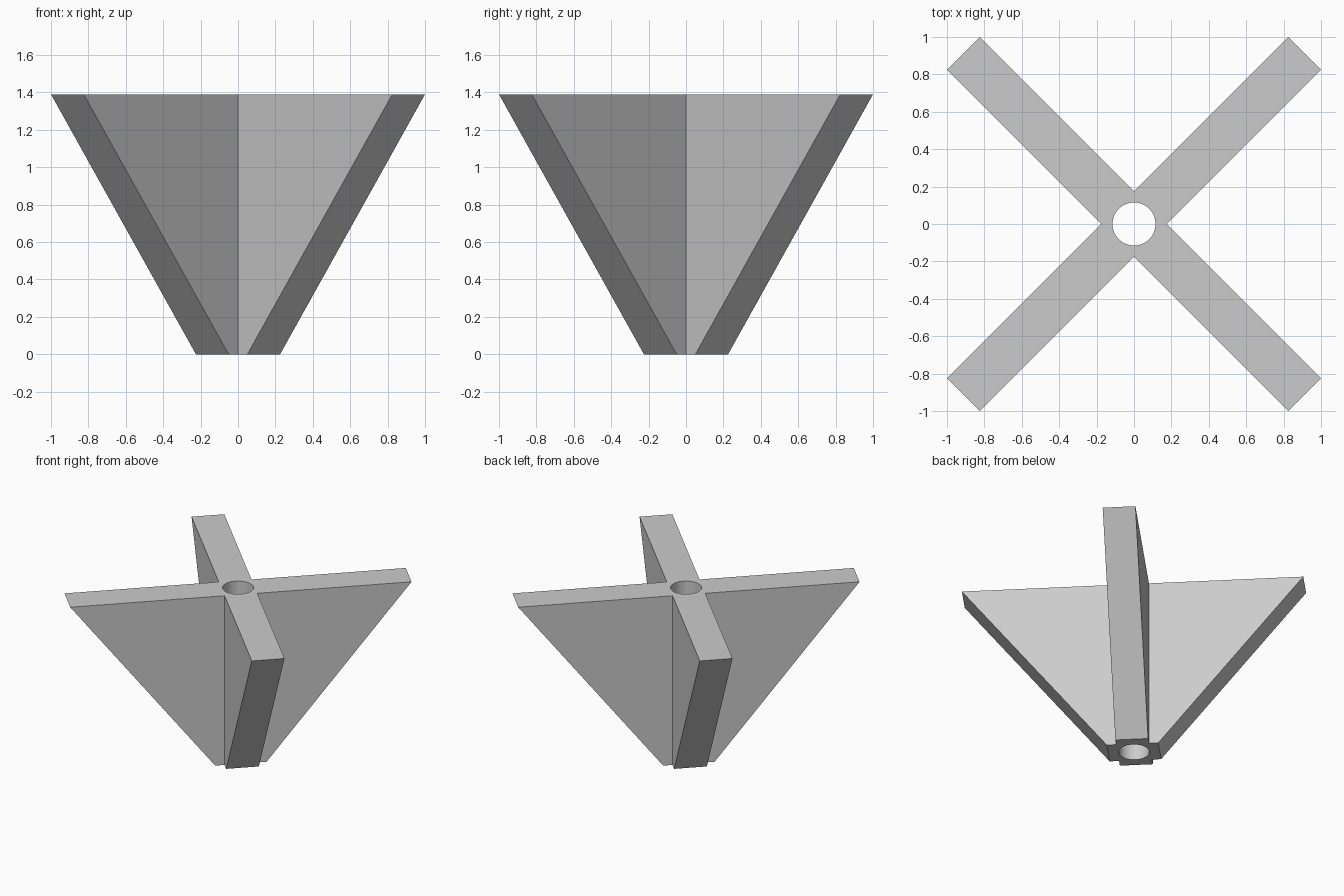
import bpy, bmesh
from math import pi, cos, sin
from mathutils import Matrix

cube = bpy.data.objects.get("Cube")
if cube:
    bpy.data.objects.remove(cube, do_unlink=True)

HEIGHT = 1.39
HALF = 0.1237        # half thickness of a fin
TIP_LOW = 0.1945     # fin reach at the base
TIP_HIGH = 1.2905    # fin reach at the top
BORE = 0.115
STEPS = 12           # bore segments per fin

grey = bpy.data.materials.new("light_grey")
grey.use_nodes = True
grey.diffuse_color = (0.6, 0.6, 0.6, 1)
grey.node_tree.nodes["Principled BSDF"].inputs["Base Color"].default_value = (0.6, 0.6, 0.6, 1)


def fin_outline(bm, reach, z, turn):
    """Outline of one fin: notch, tip, tip, notch, then back along the bore."""
    pts = [(HALF, -HALF), (reach, -HALF), (reach, HALF), (HALF, HALF)]
    for i in range(STEPS + 1):
        a = pi / 4 - i * pi / 2 / STEPS
        pts.append((BORE * cos(a), BORE * sin(a)))
    rot = Matrix.Rotation(turn, 4, 'Z')
    return [bm.verts.new(rot @ Matrix.Translation((x, y, z)).translation) for x, y in pts]


# Four tapered fins around a round bore
bm = bmesh.new()
for k in range(4):
    turn = pi / 4 + k * pi / 2
    low = fin_outline(bm, TIP_LOW, 0, turn)
    high = fin_outline(bm, TIP_HIGH, HEIGHT, turn)
    bm.faces.new(high)
    bm.faces.new(low[::-1])
    for i in range(len(low) - 1):
        if i != 3:   # the notch-to-bore seam stays open inside the body
            wall = bm.faces.new((low[i], low[i + 1], high[i + 1], high[i]))
            wall.smooth = i > 3
bmesh.ops.remove_doubles(bm, verts=bm.verts, dist=0.0005)
bmesh.ops.recalc_face_normals(bm, faces=bm.faces)

mesh = bpy.data.meshes.new("cross_fins")
bm.to_mesh(mesh)
bm.free()
mesh.materials.append(grey)
fins = bpy.data.objects.new("cross_fins", mesh)
bpy.context.collection.objects.link(fins)

# Smooth bore, sharp everywhere else
bpy.ops.object.select_all(action='DESELECT')
fins.select_set(True)
bpy.context.view_layer.objects.active = fins
bpy.ops.object.shade_smooth_by_angle(angle=pi / 6)
